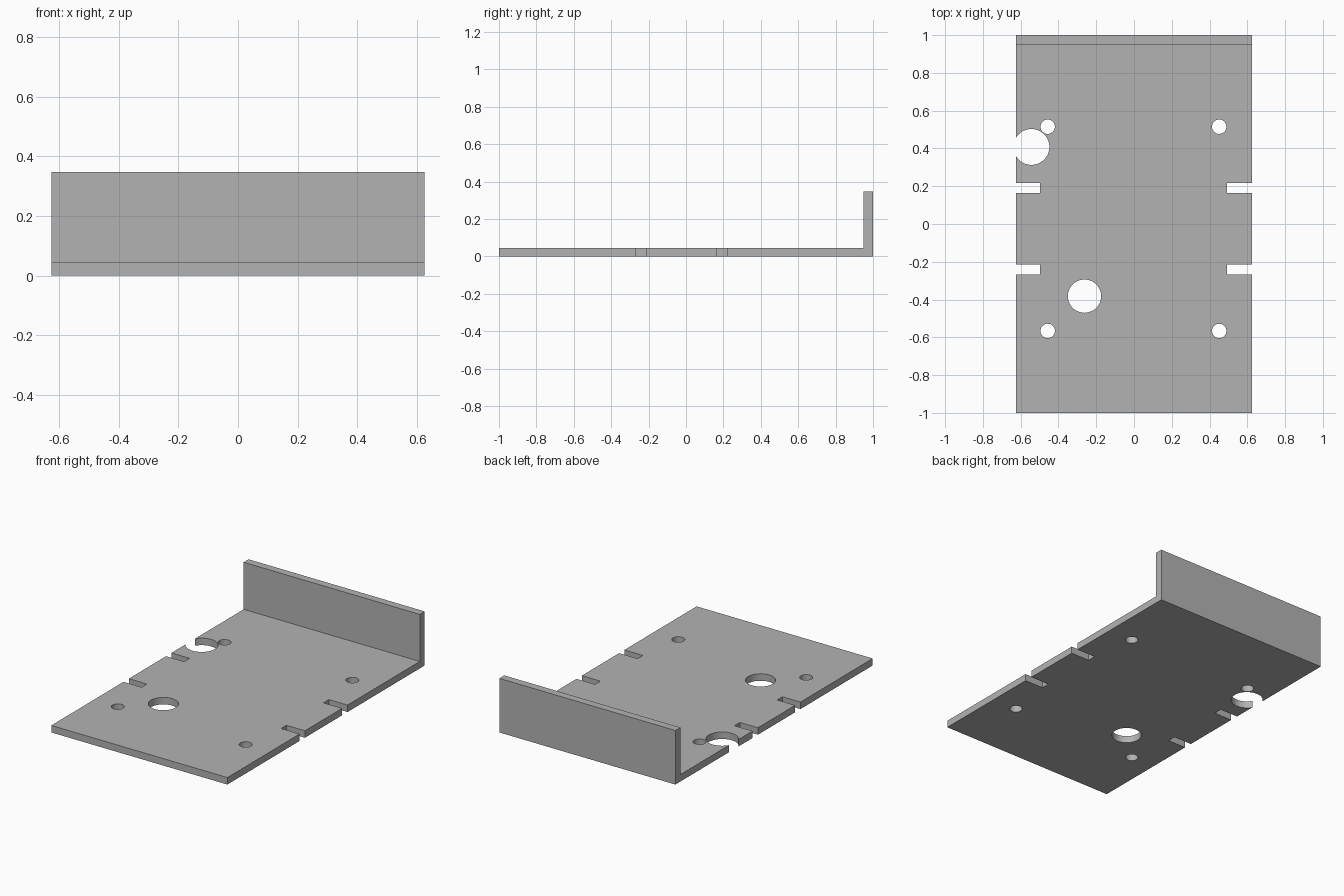
import bpy
import bmesh

W, L, H = 0.625, 1.0, 0.347       # half width, half length, wall height
PLATE_T, WALL_Y = 0.045, 0.95     # plate thickness, inner face of wall

cube = bpy.data.objects.get("Cube")
if cube:
    bpy.data.objects.remove(cube, do_unlink=True)

metal = bpy.data.materials.new("plain_grey")
metal.use_nodes = True
grey = (0.45, 0.45, 0.45, 1)
metal.diffuse_color = grey
metal.node_tree.nodes["Principled BSDF"].inputs["Base Color"].default_value = grey


def prism(name, points, vector):
    """Extrude a closed outline of 3D points along a vector."""
    bm = bmesh.new()
    face = bm.faces.new([bm.verts.new(p) for p in points])
    new = bmesh.ops.extrude_face_region(bm, geom=[face])["geom"]
    verts = [v for v in new if isinstance(v, bmesh.types.BMVert)]
    bmesh.ops.translate(bm, verts=verts, vec=vector)
    bmesh.ops.recalc_face_normals(bm, faces=bm.faces)
    mesh = bpy.data.meshes.new(name)
    bm.to_mesh(mesh)
    bm.free()
    obj = bpy.data.objects.new(name, mesh)
    bpy.context.collection.objects.link(obj)
    return obj


def cut(target, cutter):
    cutter.hide_render = True
    mod = target.modifiers.new(cutter.name, "BOOLEAN")
    mod.operation, mod.solver, mod.object = "DIFFERENCE", "EXACT", cutter
    bpy.context.view_layer.objects.active = target
    bpy.ops.object.modifier_apply(modifier=mod.name)
    bpy.data.objects.remove(cutter, do_unlink=True)


# L-shaped bracket from its side profile
profile = [(-L, 0), (L, 0), (L, H), (WALL_Y, H), (WALL_Y, PLATE_T), (-L, PLATE_T)]
bracket = prism("bracket", [(-W, y, z) for y, z in profile], (2 * W, 0, 0))
bracket.data.materials.append(metal)

# Round holes: four screw holes, a cable hole and one open at the right edge
holes = [(x, y, 0.038) for x in (-0.457, 0.451) for y in (-0.566, 0.515)]
holes += [(-0.262, -0.382, 0.088), (-0.543, 0.408, 0.095)]
for x, y, r in holes:
    bpy.ops.mesh.primitive_cylinder_add(vertices=64, radius=r, depth=0.2, location=(x, y, 0))
    cut(bracket, bpy.context.object)

# Edge slots, two on each side
for inner, outer in ((-0.497, -0.7), (0.493, 0.7)):
    for y0, y1 in ((-0.268, -0.214), (0.163, 0.218)):
        outline = [(inner, y0, -0.1), (outer, y0, -0.1), (outer, y1, -0.1), (inner, y1, -0.1)]
        cut(bracket, prism("slot_cutter", outline, (0, 0, 0.2)))

# Smooth hole walls, sharp edges elsewhere
bpy.ops.object.select_all(action="DESELECT")
bracket.select_set(True)
bpy.context.view_layer.objects.active = bracket
bpy.ops.object.shade_smooth_by_angle(angle=0.5)
